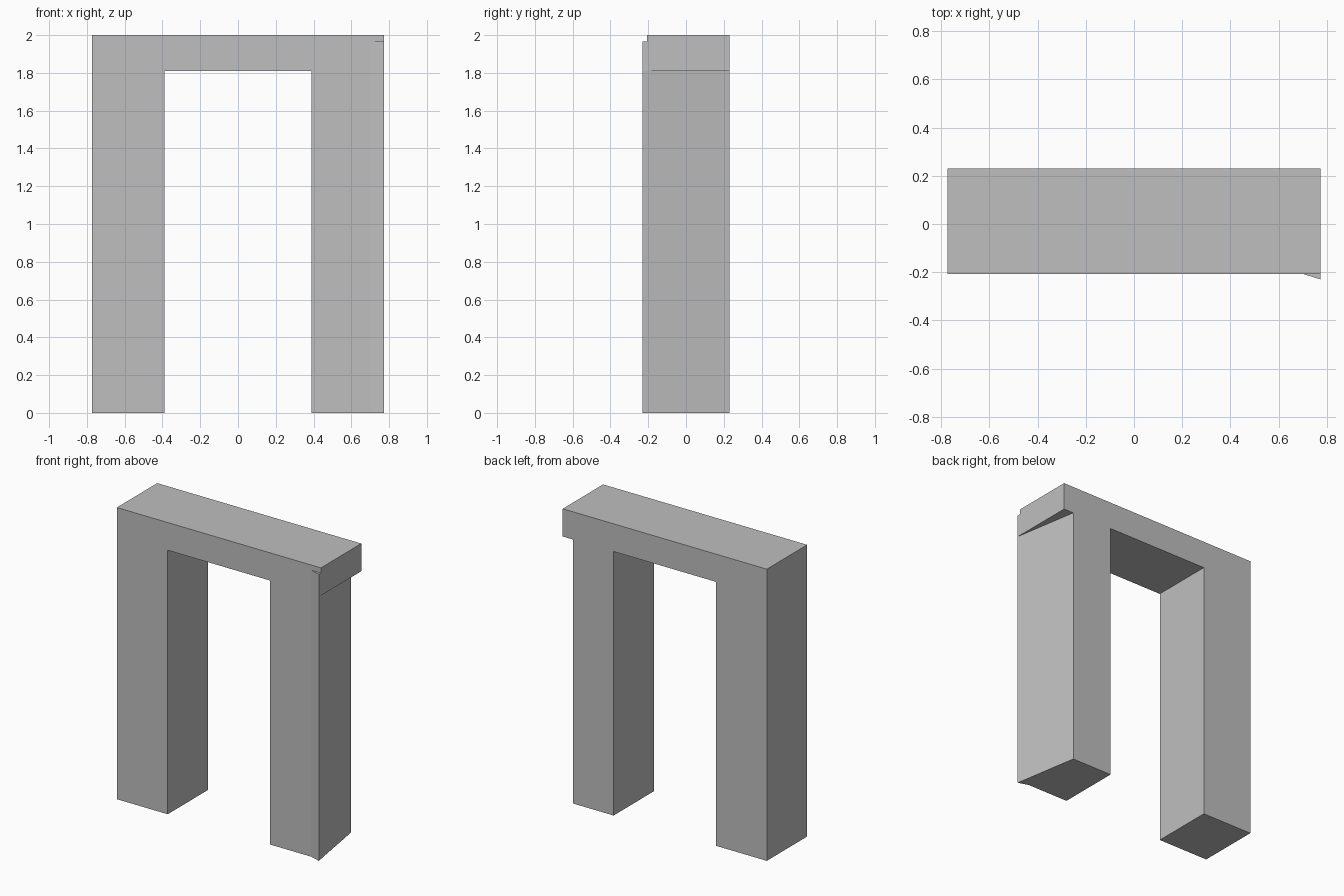
import bpy
import bmesh
from mathutils import Vector

default = bpy.data.objects.get("Cube")
if default:
    bpy.data.objects.remove(default, do_unlink=True)

# One plain stone grey
GREY = (0.52, 0.52, 0.52, 1.0)
stone = bpy.data.materials.new("stone grey")
stone.use_nodes = True
stone.diffuse_color = GREY
stone.node_tree.nodes["Principled BSDF"].inputs["Base Color"].default_value = GREY

HALF, INNER = 0.774, 0.388
FRONT, BACK = -0.207, 0.23
SOFFIT, TOP = 1.81, 2.0


def prism(name, outline, offset):
    """Extrude a flat outline of 3D points along an offset."""
    bm = bmesh.new()
    face = bm.faces.new([bm.verts.new(p) for p in outline])
    grown = bmesh.ops.extrude_face_region(bm, geom=[face], use_keep_orig=True)
    moved = [v for v in grown["geom"] if isinstance(v, bmesh.types.BMVert)]
    bmesh.ops.translate(bm, verts=moved, vec=Vector(offset))
    bmesh.ops.recalc_face_normals(bm, faces=bm.faces)
    mesh = bpy.data.meshes.new(name)
    bm.to_mesh(mesh)
    bm.free()
    mesh.materials.append(stone)
    obj = bpy.data.objects.new(name, mesh)
    bpy.context.collection.objects.link(obj)
    return obj


# Lintel and right leg share one continuous profile
profile = [(-HALF, 0), (-INNER, 0), (-INNER, SOFFIT),
           (HALF, SOFFIT), (HALF, TOP), (-HALF, TOP)]
prism("lintel_and_right_leg", [(x, FRONT, z) for x, z in profile],
      (0, BACK - FRONT, 0))

# Left leg has a skewed outer side with a proud front corner
CORNER = (HALF, -0.23)
BEND = (0.70, FRONT)
plan = [(INNER, FRONT), BEND, CORNER, (0.698, BACK), (INNER, BACK)]
prism("left_leg", [(x, y, 0) for x, y in plan], (0, 0, SOFFIT))

# The proud corner carries on up the front of the lintel
wedge = [BEND, CORNER, (HALF, FRONT)]
prism("left_leg_corner", [(x, y, SOFFIT) for x, y in wedge], (0, 0, 0.155))
